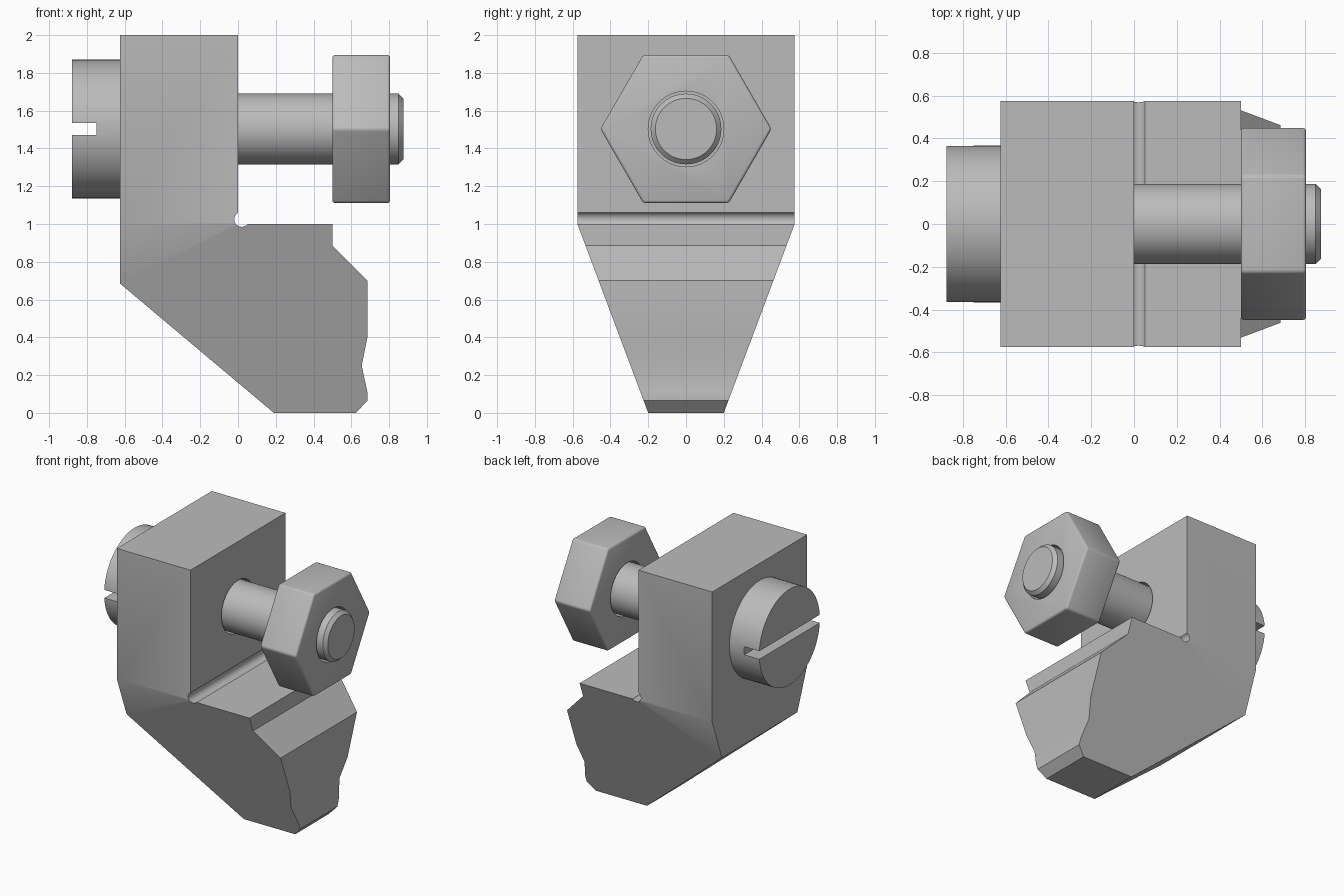
import bpy
import bmesh
from math import radians, sin, cos, asin, pi, degrees
from mathutils import Matrix, Vector

if "Cube" in bpy.data.objects:
    bpy.data.objects.remove(bpy.data.objects["Cube"])

steel = bpy.data.materials.new("grey steel")
steel.use_nodes = True
GREY = (0.5, 0.5, 0.5, 1)
steel.diffuse_color = GREY
steel.node_tree.nodes["Principled BSDF"].inputs["Base Color"].default_value = GREY

AXIS_Z = 1.503  # height of the bolt axis


def finish(name, bm):
    bmesh.ops.recalc_face_normals(bm, faces=bm.faces)
    mesh = bpy.data.meshes.new(name)
    bm.to_mesh(mesh)
    bm.free()
    obj = bpy.data.objects.new(name, mesh)
    bpy.context.collection.objects.link(obj)
    mesh.materials.append(steel)
    return obj


def activate(obj):
    bpy.ops.object.select_all(action='DESELECT')
    obj.select_set(True)
    bpy.context.view_layer.objects.active = obj


def smooth(obj, angle=28):
    activate(obj)
    bpy.ops.object.shade_smooth_by_angle(angle=radians(angle))


def lathe(name, profile, sides):
    """Closed solid of revolution about the bolt axis; profile holds (x, radius)."""
    bm = bmesh.new()
    rings = []
    for x, r in profile:
        rings.append([bm.verts.new((x, r * cos(2 * pi * i / sides),
                                    AXIS_Z + r * sin(2 * pi * i / sides)))
                      for i in range(sides)])
    for a, b in zip(rings, rings[1:]):
        for i in range(sides):
            j = (i + 1) % sides
            bm.faces.new((a[i], a[j], b[j], b[i]))
    bm.faces.new(rings[0])
    bm.faces.new(rings[-1])
    return finish(name, bm)


def cut(obj, cutter):
    mod = obj.modifiers.new("cut", 'BOOLEAN')
    mod.operation = 'DIFFERENCE'
    mod.solver = 'EXACT'
    mod.object = cutter
    activate(obj)
    bpy.ops.object.modifier_apply(modifier=mod.name)
    bpy.data.objects.remove(cutter)


# Jaw body: side profile split at the line where the taper starts
def relief(start, end, steps):
    return [(0.02 + 0.04 * cos(radians(start + (end - start) * i / steps)),
             1.025 + 0.04 * sin(radians(start + (end - start) * i / steps)))
            for i in range(steps + 1)]


seam = 180 + degrees(asin(0.025 / 0.04))
upper = [(-0.625, 1), (-0.625, 2), (0, 2)] + relief(120, seam, 8)
lower = relief(seam, 540 - seam, 8)[1:] + [
    (0.5, 1), (0.5, 0.885), (0.685, 0.7), (0.685, 0.4), (0.655, 0.25),
    (0.685, 0.11), (0.685, 0.065), (0.625, 0), (0.19, 0), (-0.625, 0.685)]
outline = upper + lower
bm = bmesh.new()
sides = []
for s in (-1, 1):
    loop = [bm.verts.new((x, s * (0.2 + 0.375 * min(z, 1)), z)) for x, z in outline]
    n = len(upper)
    bm.faces.new(loop[:n])
    bm.faces.new(loop[n - 1:] + loop[:1])
    sides.append(loop)
for i in range(len(outline)):
    j = (i + 1) % len(outline)
    bm.faces.new((sides[0][i], sides[0][j], sides[1][j], sides[1][i]))
body = finish("jaw_body", bm)
cut(body, lathe("hole_cutter", [(-0.8, 0.2), (0.2, 0.2)], 64))
smooth(body)

# Slotted bolt: head, shank and chamfered tip
bolt = lathe("slotted_bolt", [(-0.878, 0.367), (-0.625, 0.367), (-0.625, 0.187),
                              (0.85, 0.187), (0.875, 0.162)], 64)
bm = bmesh.new()
bmesh.ops.create_cube(bm, size=1, matrix=Matrix.Translation((-0.85, 0, AXIS_Z))
                      @ Matrix.Diagonal((0.2, 1, 0.062, 1)))
cut(bolt, finish("slot_cutter", bm))
smooth(bolt)

# Hexagonal nut with rounded edges and a clearance hole
nut = lathe("hex_nut", [(0.5, 0.453), (0.805, 0.453)], 6)
bevel = nut.modifiers.new("rounded edges", 'BEVEL')
bevel.width = 0.015
bevel.segments = 3
activate(nut)
bpy.ops.object.modifier_apply(modifier=bevel.name)
cut(nut, lathe("nut_hole_cutter", [(0.4, 0.2), (0.9, 0.2)], 64))
smooth(nut, 35)
